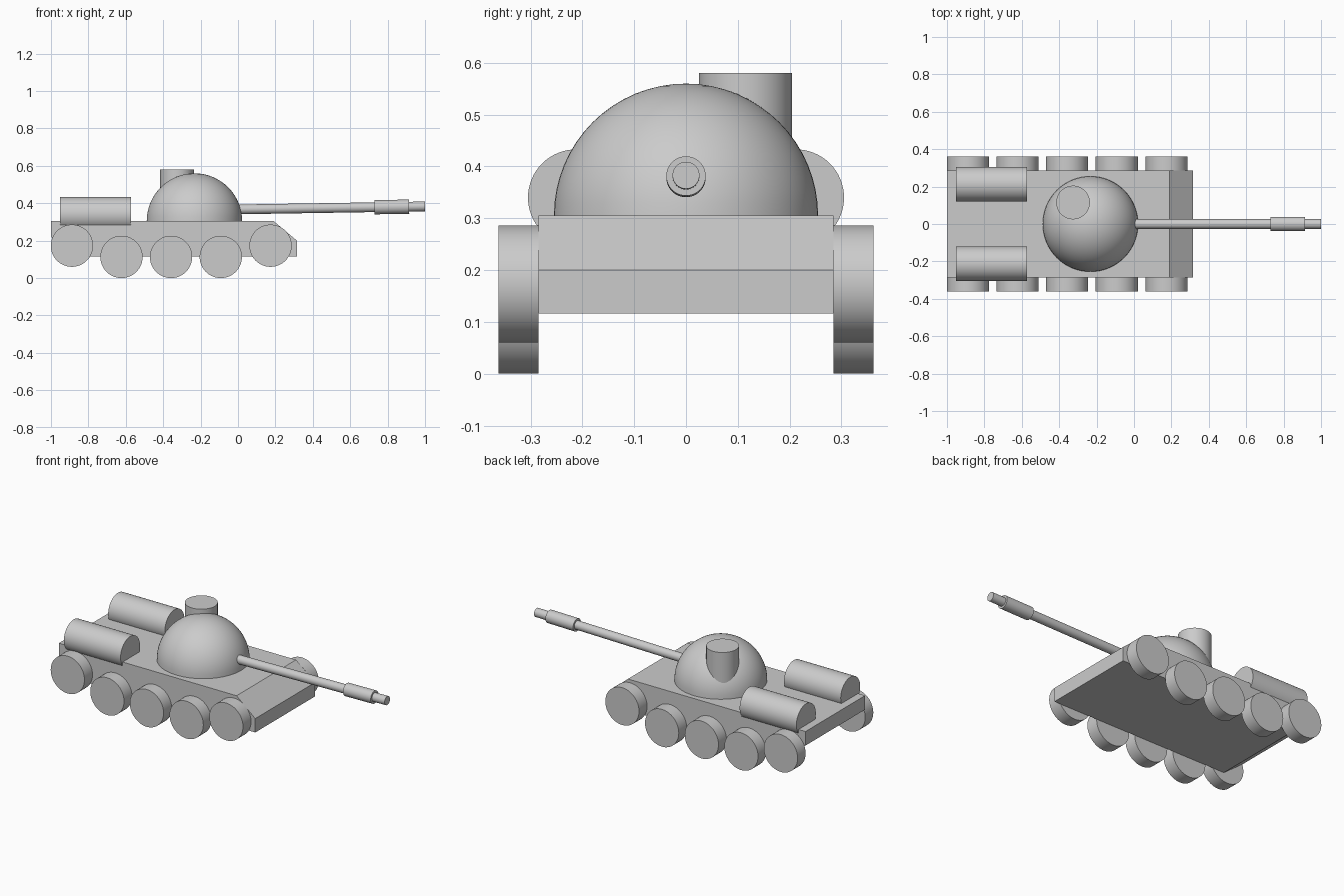
import bpy
import bmesh
import math
from mathutils import Vector

cube = bpy.data.objects.get("Cube")
if cube:
    bpy.data.objects.remove(cube, do_unlink=True)

grey = bpy.data.materials.new("plain grey")
grey.use_nodes = True
grey.diffuse_color = (0.6, 0.6, 0.6, 1)
grey.node_tree.nodes["Principled BSDF"].inputs["Base Color"].default_value = (0.6, 0.6, 0.6, 1)


def add_object(name, bm, smooth=True):
    bmesh.ops.recalc_face_normals(bm, faces=bm.faces)
    mesh = bpy.data.meshes.new(name)
    bm.to_mesh(mesh)
    bm.free()
    mesh.materials.append(grey)
    obj = bpy.data.objects.new(name, mesh)
    bpy.context.collection.objects.link(obj)
    if smooth:
        bpy.ops.object.select_all(action="DESELECT")
        obj.select_set(True)
        bpy.context.view_layer.objects.active = obj
        bpy.ops.object.shade_smooth_by_angle(angle=math.radians(30))
    return obj


def cylinder(name, start, end, radius):
    """Closed cylinder running between two points."""
    start, end = Vector(start), Vector(end)
    axis = end - start
    bm = bmesh.new()
    bmesh.ops.create_cone(bm, cap_ends=True, segments=64, radius1=radius,
                          radius2=radius, depth=axis.length)
    obj = add_object(name, bm)
    turn = axis.to_track_quat("Z", "Y").to_matrix().to_4x4()
    obj.data.transform(turn)
    obj.location = (start + end) / 2
    return obj


# Hull: side profile extruded across the width
HALF_WIDTH = 0.285
profile = [(-1, 0.305), (0.19, 0.305), (0.315, 0.2), (0.315, 0.116),
           (-0.865, 0.116), (-1, 0.22)]
bm = bmesh.new()
side = bm.faces.new([bm.verts.new((x, -HALF_WIDTH, z)) for x, z in profile])
swept = bmesh.ops.extrude_face_region(bm, geom=[side])["geom"]
bmesh.ops.translate(bm, vec=(0, 2 * HALF_WIDTH, 0),
                    verts=[v for v in swept if isinstance(v, bmesh.types.BMVert)])
add_object("hull", bm, smooth=False)

# Turret: upper half of a sphere
bm = bmesh.new()
bmesh.ops.create_uvsphere(bm, u_segments=64, v_segments=32, radius=0.255)
bmesh.ops.bisect_plane(bm, geom=bm.verts[:] + bm.edges[:] + bm.faces[:],
                       plane_co=(0, 0, 0), plane_no=(0, 0, 1), clear_inner=True)
bmesh.ops.holes_fill(bm, edges=[e for e in bm.edges if e.is_boundary])
add_object("turret_dome", bm).location = (-0.233, 0, 0.305)

# Hatch tower on the turret
cylinder("hatch_tower", (-0.326, 0.115, 0.34), (-0.326, 0.115, 0.58), 0.09)


# Gun: slightly raised barrel with a thicker sleeve near the muzzle
def bore(x):
    return (x, 0, 0.367 + 0.016 * x)


cylinder("gun_barrel", bore(-0.15), bore(1), 0.026)
cylinder("gun_sleeve", bore(0.73), bore(0.915), 0.038)

# Wheels and rear drums on both sides
wheels = [(-0.888, 0.173), (-0.623, 0.113), (-0.358, 0.113),
          (-0.092, 0.113), (0.174, 0.173)]
for label, sign in (("left", 1), ("right", -1)):
    for i, (x, z) in enumerate(wheels):
        cylinder(f"wheel_{label}_{i + 1}", (x, sign * HALF_WIDTH, z),
                 (x, sign * 0.362, z), 0.113)
    cylinder(f"rear_drum_{label}", (-0.953, sign * 0.212, 0.34),
             (-0.573, sign * 0.212, 0.34), 0.093)
